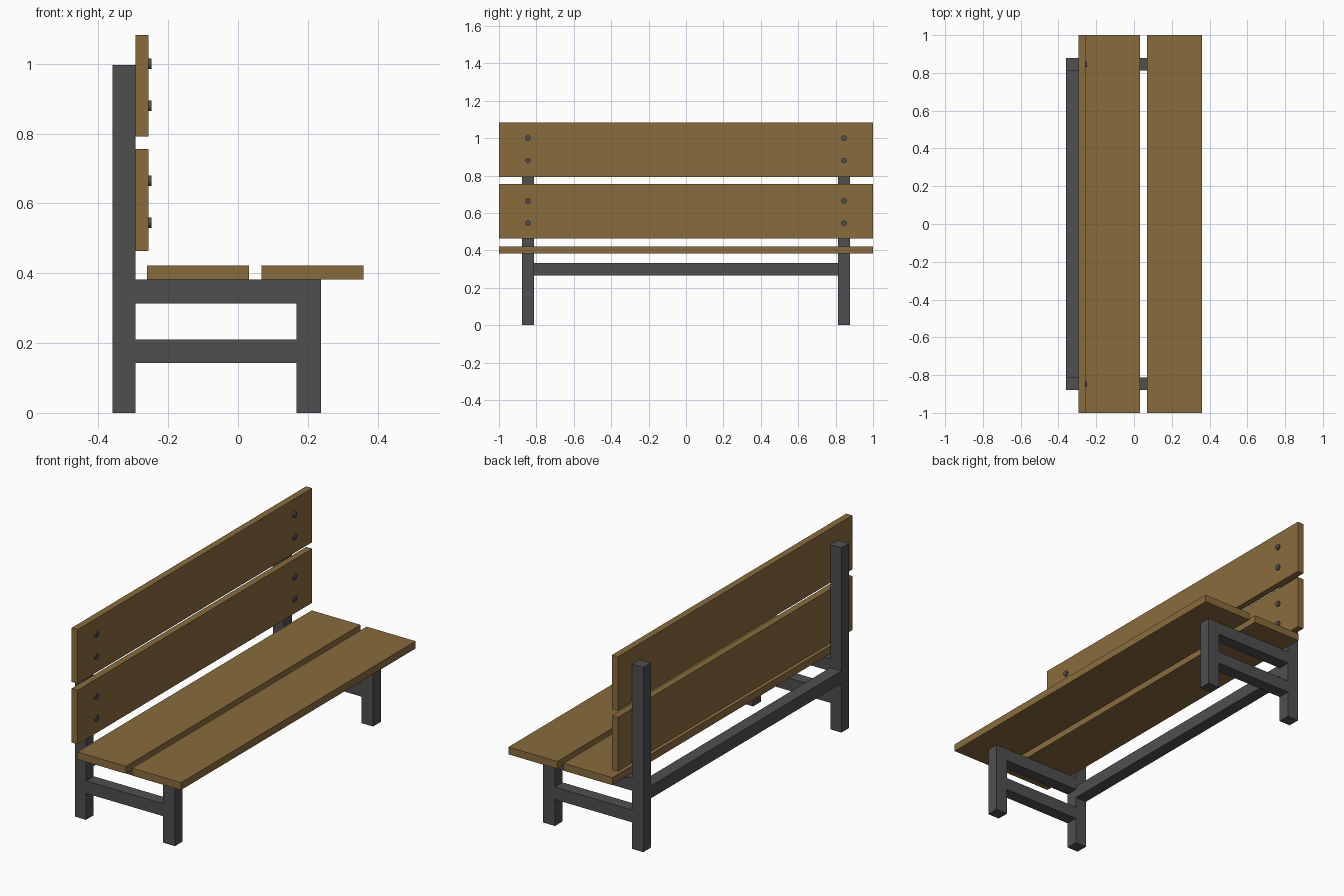
import bpy, bmesh, math
from mathutils import Matrix

if "Cube" in bpy.data.objects:
    bpy.data.objects.remove(bpy.data.objects["Cube"])


def material(name, rgb):
    m = bpy.data.materials.new(name)
    m.diffuse_color = (*rgb, 1)
    m.use_nodes = True
    m.node_tree.nodes["Principled BSDF"].inputs["Base Color"].default_value = m.diffuse_color
    return m


wood = material("brown wood", (0.25, 0.15, 0.046))
metal = material("dark grey metal", (0.078, 0.078, 0.078))


def add_object(name, bm, mat):
    mesh = bpy.data.meshes.new(name)
    bm.to_mesh(mesh)
    bm.free()
    mesh.materials.append(mat)
    obj = bpy.data.objects.new(name, mesh)
    bpy.context.collection.objects.link(obj)
    return obj


def box(name, x, y, z, mat):
    """Box from (min, max) ranges on each axis."""
    bm = bmesh.new()
    size = [b - a for a, b in (x, y, z)]
    mid = [(a + b) / 2 for a, b in (x, y, z)]
    bmesh.ops.create_cube(bm, size=1, matrix=Matrix.Translation(mid) @ Matrix.Diagonal((*size, 1)))
    return add_object(name, bm, mat)


def bolt(name, y, z):
    """Round bolt head facing +x on the backrest."""
    bm = bmesh.new()
    place = Matrix.Translation((-0.2555, y, z)) @ Matrix.Rotation(math.pi / 2, 4, 'Y')
    bmesh.ops.create_cone(bm, cap_ends=True, segments=12, radius1=0.015, radius2=0.015,
                          depth=0.015, matrix=place)
    add_object(name, bm, metal)


BACK = (-0.36, -0.293)
FRONT = (0.168, 0.238)
RAIL = (BACK[1], FRONT[0])

# End frames: legs and rails on both sides, with bolts
for side, s in (("left", -1), ("right", 1)):
    y = tuple(sorted((s * 0.812, s * 0.878)))
    box(f"back_leg_{side}", BACK, y, (0, 0.997), metal)
    box(f"front_leg_{side}", FRONT, y, (0, 0.382), metal)
    box(f"upper_rail_{side}", RAIL, y, (0.314, 0.382), metal)
    box(f"lower_rail_{side}", RAIL, y, (0.143, 0.21), metal)
    for i, z in enumerate((0.545, 0.665, 0.88, 1.0)):
        bolt(f"bolt_{side}_{i + 1}", s * 0.845, z)

# Long bar joining the back legs
box("cross_bar", BACK, (-0.812, 0.812), (0.266, 0.333), metal)

# Seat and backrest planks
for i, x in enumerate(((-0.26, 0.031), (0.068, 0.36))):
    box(f"seat_plank_{i + 1}", x, (-1, 1), (0.382, 0.422), wood)
for i, z in enumerate(((0.464, 0.756), (0.791, 1.083))):
    box(f"back_plank_{i + 1}", (-0.293, -0.257), (-1, 1), z, wood)
